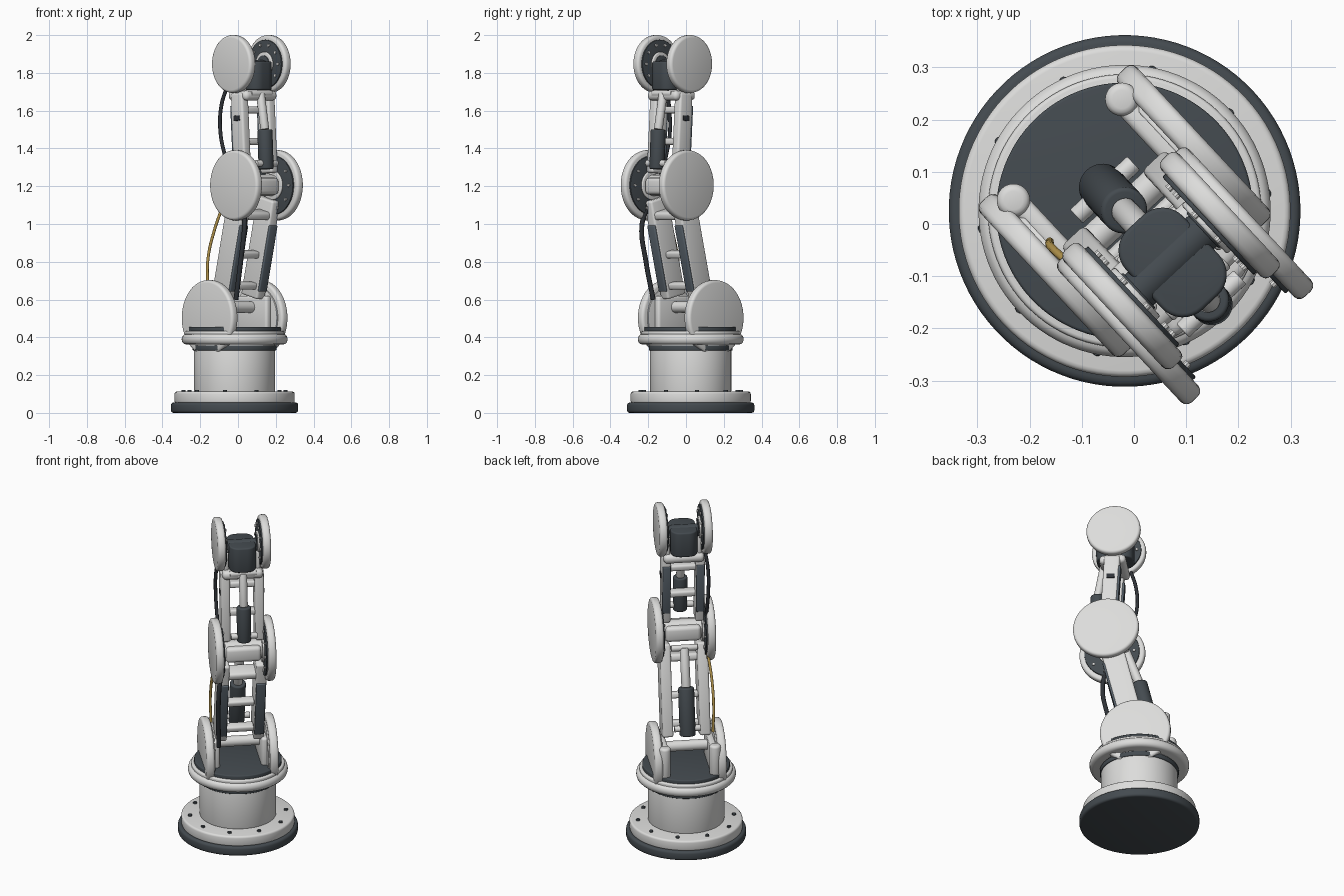
import bpy, bmesh, math
from mathutils import Matrix, Vector

if "Cube" in bpy.data.objects:
    bpy.data.objects.remove(bpy.data.objects["Cube"])

# Local frame: x = arm forward, y = hinge axis, z = up; turned into place on the base centre
WORLD = Matrix.Translation((-0.018, 0.025, 0)) @ Matrix.Rotation(math.radians(-47), 4, 'Z')


def material(name, rgb):
    m = bpy.data.materials.new(name)
    m.diffuse_color = (*rgb, 1)
    m.use_nodes = True
    m.node_tree.nodes["Principled BSDF"].inputs["Base Color"].default_value = m.diffuse_color
    return m


LIGHT = material("light_grey", (0.72, 0.72, 0.71))
DARK = material("charcoal", (0.058, 0.07, 0.08))
SLATE = material("slate", (0.1, 0.125, 0.15))
CABLE = material("cable_black", (0.028, 0.032, 0.038))
GOLD = material("gold", (0.5, 0.33, 0.08))


def finish(name, bm, mat, matrix, bevel=0.0, seg=3):
    if bevel:
        edges = [e for e in bm.edges if len(e.link_faces) == 2 and e.calc_face_angle(0) > 0.7]
        bmesh.ops.bevel(bm, geom=edges, offset=bevel, segments=seg, profile=0.5, affect='EDGES')
    me = bpy.data.meshes.new(name)
    bm.to_mesh(me)
    bm.free()
    me.materials.append(mat)
    ob = bpy.data.objects.new(name, me)
    bpy.context.collection.objects.link(ob)
    ob.matrix_world = WORLD @ matrix
    bpy.ops.object.select_all(action='DESELECT')
    ob.select_set(True)
    bpy.context.view_layer.objects.active = ob
    bpy.ops.object.shade_smooth_by_angle(angle=math.radians(35))
    return ob


def cyl(name, a, b, r, mat, bevel=0.0, n=48, r2=None):
    a, b = Vector(a), Vector(b)
    d = b - a
    bm = bmesh.new()
    bmesh.ops.create_cone(bm, cap_ends=True, segments=n, radius1=r,
                          radius2=r if r2 is None else r2, depth=d.length)
    m = Matrix.Translation((a + b) / 2) @ d.to_track_quat('Z', 'Y').to_matrix().to_4x4()
    return finish(name, bm, mat, m, bevel)


def box(name, c, size, mat, bevel=0.0, tilt=0.0):
    bm = bmesh.new()
    bmesh.ops.create_cube(bm, size=1)
    bmesh.ops.scale(bm, vec=size, verts=bm.verts)
    return finish(name, bm, mat, Matrix.Translation(c) @ Matrix.Rotation(tilt, 4, 'Y'), bevel)


def tube(name, pts, r, mat):
    cu = bpy.data.curves.new(name, 'CURVE')
    cu.dimensions = '3D'
    cu.bevel_depth, cu.bevel_resolution, cu.resolution_u = r, 3, 8
    cu.use_fill_caps = True
    sp = cu.splines.new('BEZIER')
    sp.bezier_points.add(len(pts) - 1)
    for bp, p in zip(sp.bezier_points, pts):
        bp.co = p
        bp.handle_left_type = bp.handle_right_type = 'AUTO'
    cu.materials.append(mat)
    ob = bpy.data.objects.new(name, cu)
    bpy.context.collection.objects.link(ob)
    ob.matrix_world = WORLD


# Base: foot, flange with bolts, column, collar ring and turntable top
def stack(name, z0, z1, r, mat, bevel):
    cyl(name, (0, 0, z0), (0, 0, z1), r, mat, bevel, 96)


stack("base_foot", 0.0, 0.055, 0.337, DARK, 0.014)
stack("base_flange", 0.05, 0.113, 0.318, LIGHT, 0.012)
stack("base_column", 0.11, 0.37, 0.215, LIGHT, 0.006)
stack("column_seal", 0.33, 0.358, 0.222, DARK, 0.005)
stack("collar_ring", 0.362, 0.418, 0.28, LIGHT, 0.024)
stack("collar_step", 0.40, 0.434, 0.262, LIGHT, 0.008)
stack("turntable_top", 0.42, 0.456, 0.246, DARK, 0.006)
for i in range(10):
    a = math.tau * (i + 0.5) / 10
    x, y = 0.272 * math.cos(a), 0.272 * math.sin(a)
    cyl("flange_bolt", (x, y, 0.108), (x, y, 0.122), 0.011, DARK, 0.002, 12)

SHOULDER = Vector((0.0, 0, 0.503))
ELBOW = Vector((0.17, 0, 1.205))
WRIST = Vector((0.13, 0, 1.847))


# Joint covers: rounded outer disc, inner face plate, hub and bolts
def joint(name, c, r, v, t, inner, bolts):
    for s in (-1, 1):
        def at(y, x=0, z=0):
            return c + Vector((x, s * y, z))
        cyl(name + "_cover", at(v - t / 2), at(v + t / 2), r, LIGHT, 0.015, 72)
        cyl(name + "_inner_plate", at(v - t / 2 - 0.008), at(v), r * 0.84, inner, 0.003, 64)
        if bolts:
            cyl(name + "_hub_ring", at(v - t / 2 - 0.018), at(v), r * 0.42, LIGHT, 0.005)
            cyl(name + "_hub_cap", at(v - t / 2 - 0.022), at(v), r * 0.3, DARK, 0.003)
            for i in range(10):
                a = math.tau * i / 10
                x, z = 0.68 * r * math.cos(a), 0.68 * r * math.sin(a)
                cyl(name + "_bolt", at(v - t / 2 - 0.016, x, z), at(v, x, z), 0.008, LIGHT, 0, 10)


joint("shoulder", SHOULDER, 0.2, 0.181, 0.048, LIGHT, False)
joint("elbow", ELBOW, 0.186, 0.148, 0.046, DARK, True)
joint("wrist", WRIST, 0.153, 0.128, 0.046, DARK, True)

# Shoulder brackets rising from the turntable
for s in (-1, 1):
    box("shoulder_bracket", (-0.02, s * 0.138, 0.53), (0.28, 0.04, 0.18), LIGHT, 0.014)
    cyl("bracket_post", (-0.16, s * 0.142, 0.44), (-0.16, s * 0.142, 0.63), 0.032, LIGHT, 0.014, 32)
cyl("shoulder_axle", (0, -0.15, 0.56), (0, 0.15, 0.56), 0.03, LIGHT)


# Links: twin rails with slate panels on one face, joined by cross bars
def link(name, p, q, v, width, thick, side, span, panel, bars):
    d = q - p
    tilt = math.atan2(d.x, d.z)

    def at(f, off=0, y=0):
        return p + d * f + Vector((off * math.cos(tilt), y, -off * math.sin(tilt)))
    for s in (-1, 1):
        y = s * v
        box(name + "_rail", at(sum(span) / 2, 0, y),
            (width, thick, d.length * (span[1] - span[0])), LIGHT, 0.012, tilt)
        box(name + "_panel", at(sum(panel) / 2, side * width / 2, y),
            (0.016, thick * 0.9, d.length * (panel[1] - panel[0])), SLATE, 0.005, tilt)
    for f, off in bars:
        box(name + "_cross_bar", at(f, off), (0.055, 2 * v, 0.036), LIGHT, 0.011, tilt)
    return tilt


tilt_low = link("lower_link", SHOULDER, ELBOW, 0.106, 0.13, 0.062, 1,
                (0.16, 0.9), (0.22, 0.72), ((0.25, 0.02), (0.48, 0.0), (0.78, 0.02)))
tilt_up = link("upper_link", ELBOW, WRIST, 0.096, 0.09, 0.052, -1,
               (0.1, 0.76), (0.2, 0.66), ((0.36, 0.0), (0.62, 0.0)))
for s in (-1, 1):
    box("rail_slot", (0.148, s * 0.123, 1.56), (0.045, 0.006, 0.028), CABLE, 0.002, tilt_up)

# Elbow axle and cross block
cyl("elbow_axle", ELBOW + Vector((0, -0.13, 0)), ELBOW + Vector((0, 0.13, 0)), 0.056, LIGHT)
box("elbow_block", ELBOW + Vector((0, 0, -0.005)), (0.15, 0.2, 0.09), LIGHT, 0.02)
box("elbow_lower_yoke", (0.14, 0, 1.05), (0.1, 0.24, 0.045), LIGHT, 0.016, tilt_low)

# Wrist yoke and dark wrist motor with rounded ends
box("wrist_yoke", (0.14, 0, 1.68), (0.15, 0.23, 0.052), LIGHT, 0.022)
for s in (-1, 1):
    box("wrist_yoke_arm", (0.135, s * 0.09, 1.74), (0.09, 0.026, 0.14), LIGHT, 0.01)
bm = bmesh.new()
bmesh.ops.create_cube(bm, size=1)
bmesh.ops.scale(bm, vec=(0.21, 0.15, 0.15), verts=bm.verts)
upright = [e for e in bm.edges if abs(e.verts[0].co.z - e.verts[1].co.z) > 0.1]
bmesh.ops.bevel(bm, geom=upright, offset=0.055, segments=8, profile=0.5, affect='EDGES')
finish("wrist_motor", bm, DARK, Matrix.Translation((0.135, 0, 1.785)), 0.008)
cyl("wrist_axle", WRIST + Vector((0, -0.12, -0.02)), WRIST + Vector((0, 0.12, -0.02)), 0.04, DARK)


# Linear actuators: dark body, light rod and end pins
def actuator(name, a, b, c, r):
    a, b, c = Vector(a), Vector(b), Vector(c)
    cyl(name + "_body", a, b, r, DARK, 0.008, 40)
    cyl(name + "_rod", b, c, r * 0.58, LIGHT, 0.003, 32)
    for p in (a + (b - a) * 0.15, c):
        w = Vector((0, 0.075, 0))
        cyl(name + "_pin", p - w, p + w, 0.018, LIGHT, 0.003, 24)


actuator("lower_actuator", (-0.065, 0, 0.65), (0.0, 0, 0.92), (0.075, 0, 1.13), 0.045)
actuator("upper_actuator", (0.245, 0, 1.29), (0.235, 0, 1.50), (0.2, 0, 1.69), 0.04)

# Cables along the left side
tube("upper_cable", [(0.07, -0.115, 1.74), (0.035, -0.13, 1.62), (0.03, -0.13, 1.48),
                     (0.07, -0.125, 1.33)], 0.01, CABLE)
tube("lower_cable", [(0.2, -0.12, 1.1), (0.225, -0.138, 0.99), (0.195, -0.138, 0.8),
                     (0.15, -0.13, 0.6)], 0.013, CABLE)
tube("gold_cable", [(0.05, -0.13, 1.1), (0.0, -0.145, 0.97), (-0.045, -0.15, 0.82),
                    (-0.055, -0.145, 0.66)], 0.008, GOLD)
